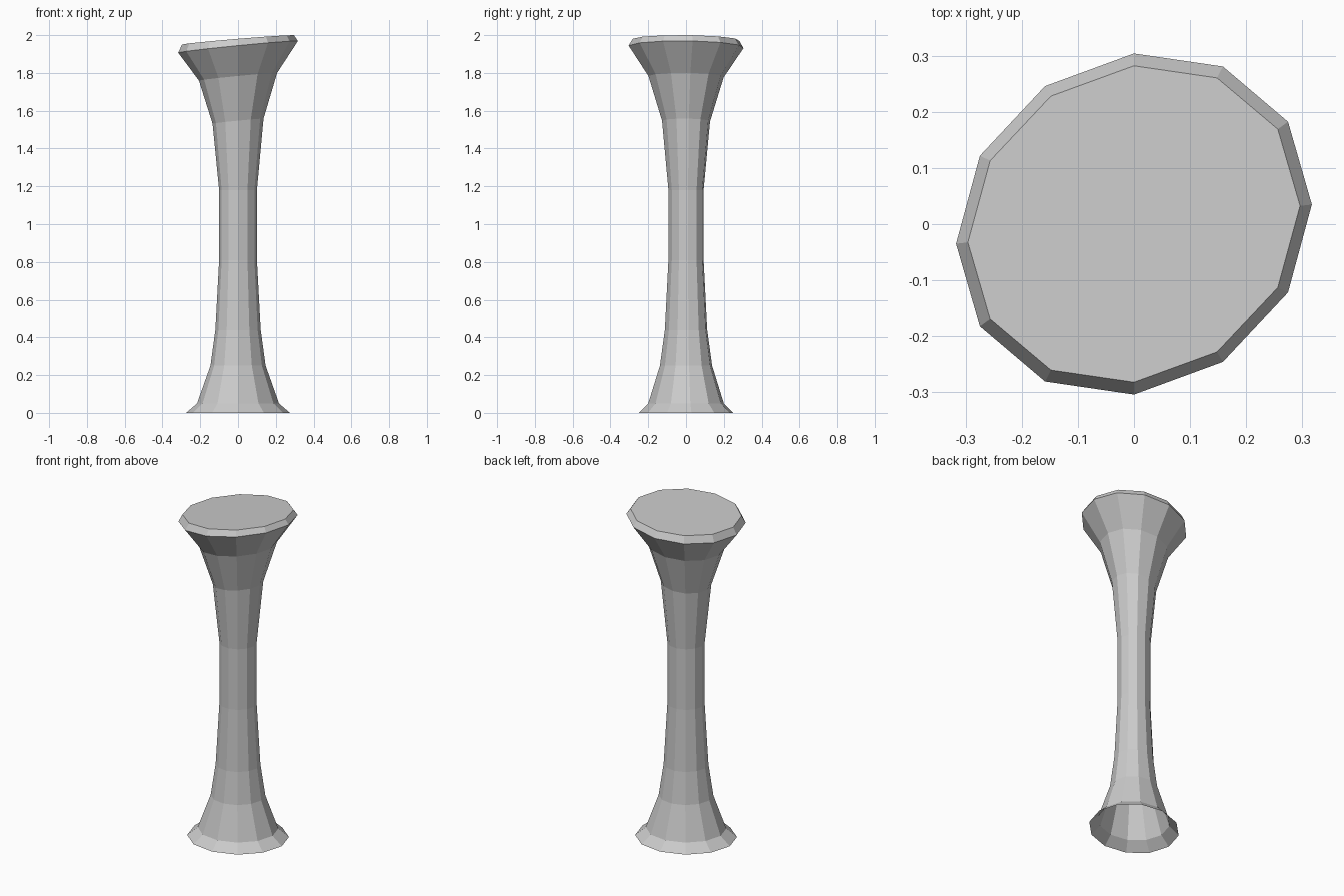
import bpy, bmesh
from math import cos, sin, tau

if "Cube" in bpy.data.objects:
    bpy.data.objects.remove(bpy.data.objects["Cube"])

SIDES = 12
# ring profile: x radius, y radius, height, slope of the ring along x, along y
RINGS = [
    (0.275, 0.250, 0.00, 0.0, 0.0),
    (0.217, 0.200, 0.05, 0.0, 0.0),
    (0.146, 0.138, 0.25, 0.0, 0.0),
    (0.120, 0.112, 0.44, 0.0, 0.0),
    (0.100, 0.093, 0.81, 0.0, 0.0),
    (0.100, 0.093, 1.18, 0.0, 0.0),
    (0.135, 0.127, 1.545, 0.10, -0.02),
    (0.207, 0.199, 1.78, 0.10, -0.02),
    (0.317, 0.304, 1.938, 0.10, -0.022),
    (0.296, 0.282, 1.975, 0.085, -0.02),
]

bm = bmesh.new()
rings = []
for a, b, z, sx, sy in RINGS:
    ring = []
    for k in range(SIDES):
        t = tau * k / SIDES
        x, y = a * cos(t), b * (sin(t) + 0.115 * cos(t))
        ring.append(bm.verts.new((x, y, min(2.0, z + sx * x + sy * y))))
    rings.append(ring)

# faceted wall between neighbouring rings
for low, high in zip(rings, rings[1:]):
    for k in range(SIDES):
        n = (k + 1) % SIDES
        bm.faces.new((low[k], low[n], high[n], high[k]))

# tilted flat top; the foot is left open underneath
bm.faces.new(rings[-1])

mesh = bpy.data.meshes.new("flared_pedestal")
bm.to_mesh(mesh)
bm.free()
pedestal = bpy.data.objects.new("flared_pedestal", mesh)
bpy.context.collection.objects.link(pedestal)
